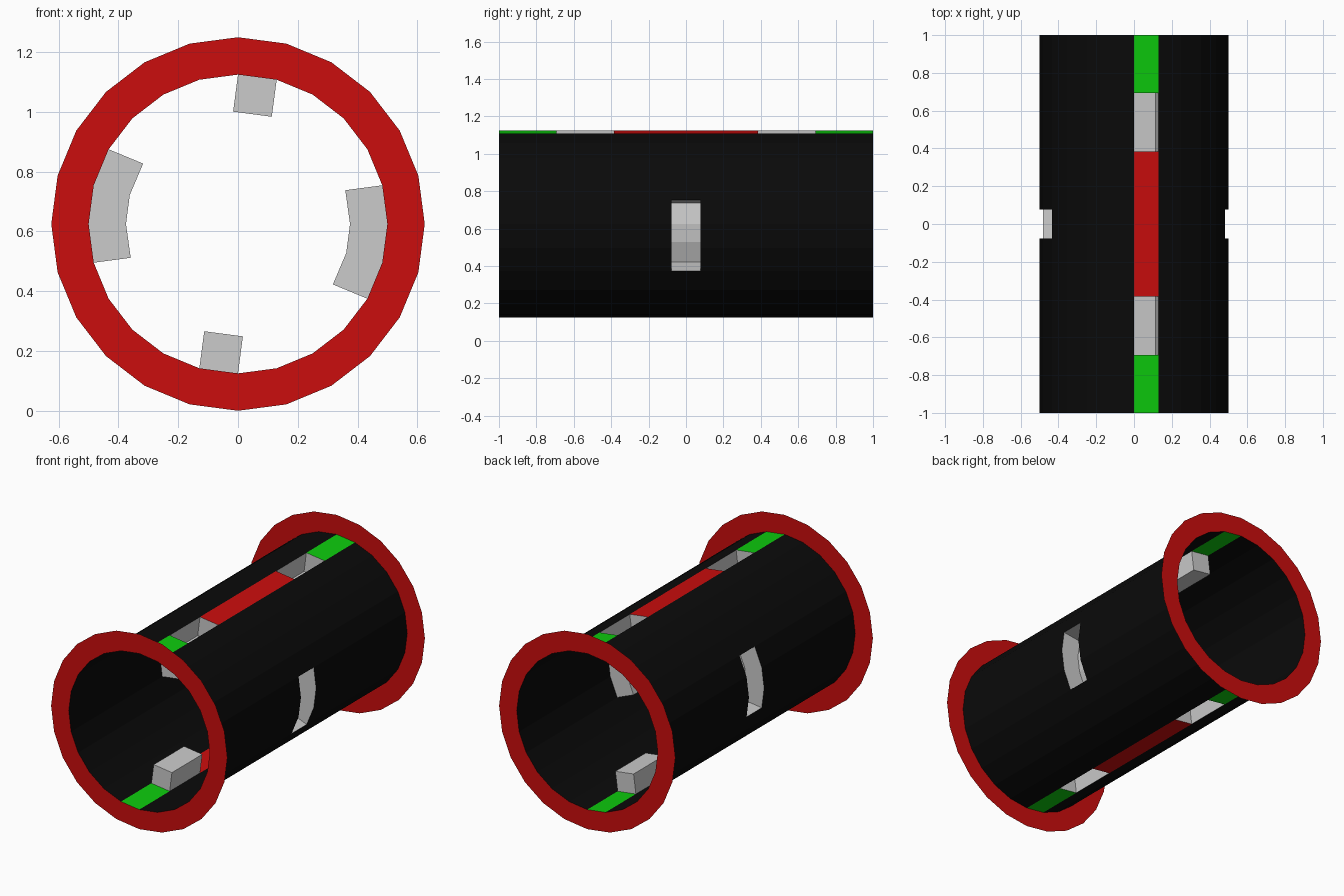
import bpy, bmesh
from math import sin, cos, radians

if "Cube" in bpy.data.objects:
    bpy.data.objects.remove(bpy.data.objects["Cube"])

SIDES, ROWS = 24, 13          # facets round the tube, cells along it
R, LUG, CZ = 0.5, 0.125, 0.625


def paint(name, rgb):
    m = bpy.data.materials.new(name)
    m.diffuse_color = (*rgb, 1)
    m.use_nodes = True
    m.node_tree.nodes["Principled BSDF"].inputs["Base Color"].default_value = m.diffuse_color
    return m


black = paint("black", (0.003, 0.003, 0.003))
red = paint("red", (0.6, 0.004, 0.004))
green = paint("green", (0.004, 0.6, 0.004))


def point(i, r, y):
    a = radians(360 / SIDES * i)
    return (r * sin(a), y, CZ + r * cos(a))


def finish(bm, name, mat):
    me = bpy.data.meshes.new(name)
    bm.to_mesh(me)
    bm.free()
    ob = bpy.data.objects.new(name, me)
    bpy.context.collection.objects.link(ob)
    if mat:
        me.materials.append(mat)
    return ob


def patch(name, cells, mat=None, raise_by=0):
    """Faces of the tube grid; optionally raised outward with side walls."""
    bm = bmesh.new()
    verts = {}

    def vert(i, j):
        key = (i % SIDES, j)
        if key not in verts:
            verts[key] = bm.verts.new(point(key[0], R, -1 + 2 * j / ROWS))
        return verts[key]

    for i, j in cells:
        bm.faces.new((vert(i, j), vert(i, j + 1), vert(i + 1, j + 1), vert(i + 1, j)))
    bm.normal_update()
    if raise_by:
        moves = [(v, v.normal.copy()) for v in bm.verts]
        rim = [e for e in bm.edges if e.is_boundary]
        bmesh.ops.extrude_edge_only(bm, edges=rim)
        for v, n in moves:
            v.co += n * raise_by
        bmesh.ops.recalc_face_normals(bm, faces=bm.faces[:])
    return finish(bm, name, mat)


def block(cols, rows):
    return [(i, j) for i in cols for j in rows]


# Stripes and hollow lugs, repeated half a turn round the tube
used = set()
for label, turn in (("top", 0), ("bottom", SIDES // 2)):
    col = [turn]
    parts = [
        (label + "_red_stripe", block(col, range(4, 9)), red, 0),
        (label + "_green_stripe_front", block(col, (0, 1)), green, 0),
        (label + "_green_stripe_back", block(col, (11, 12)), green, 0),
        (label + "_lug_front", block(col, (2, 3)), None, LUG),
        (label + "_lug_back", block(col, (9, 10)), None, LUG),
        (("right" if turn == 0 else "left") + "_side_lug",
         block(range(turn + 5, turn + 8), (6,)), None, LUG),
    ]
    for name, cells, mat, h in parts:
        patch(name, cells, mat, h)
        used.update(cells)

# Open black tube, with openings under the lugs
patch("tube", [c for c in block(range(SIDES), range(ROWS)) if c not in used], black)

# Flat end flanges
for name, y in (("front_flange", -1), ("back_flange", 1)):
    bm = bmesh.new()
    inner = [bm.verts.new(point(i, R, y)) for i in range(SIDES)]
    outer = [bm.verts.new(point(i, R + LUG, y)) for i in range(SIDES)]
    for i in range(SIDES):
        k = (i + 1) % SIDES
        f = bm.faces.new((inner[i], outer[i], outer[k], inner[k]))
        f.normal_update()
        if f.normal.y * y < 0:
            f.normal_flip()
    finish(bm, name, red)
